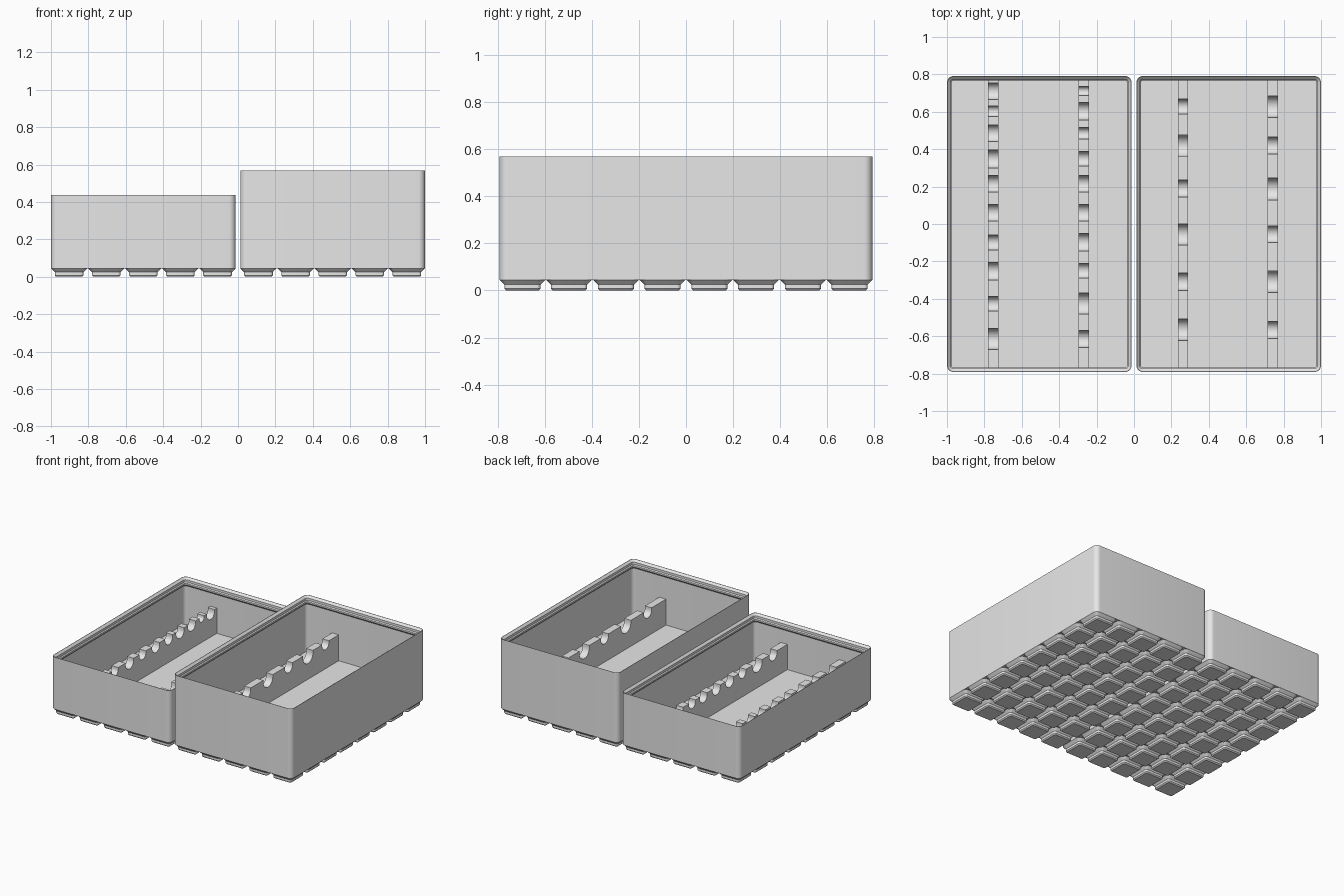
import bpy, bmesh, math

if "Cube" in bpy.data.objects:
    bpy.data.objects.remove(bpy.data.objects["Cube"])

S = 0.00945            # units per millimetre
PITCH = 21 * S         # foot spacing
W, D = 0.9875, 1.583   # outer size of one bin
R = 3.75 * S           # outer corner radius
FOOT_H = 4.75 * S

grey = bpy.data.materials.new("plain grey")
grey.diffuse_color = (0.8, 0.8, 0.8, 1)
grey.use_nodes = True
grey.node_tree.nodes["Principled BSDF"].inputs["Base Color"].default_value = grey.diffuse_color


def finish(bm, name, angle=30):
    bmesh.ops.recalc_face_normals(bm, faces=bm.faces)
    me = bpy.data.meshes.new(name)
    bm.to_mesh(me)
    bm.free()
    ob = bpy.data.objects.new(name, me)
    bpy.context.collection.objects.link(ob)
    me.materials.append(grey)
    bpy.ops.object.select_all(action='DESELECT')
    ob.select_set(True)
    bpy.context.view_layer.objects.active = ob
    bpy.ops.object.shade_smooth_by_angle(angle=math.radians(angle))
    return ob


def ring(bm, cx, cy, w, d, r, z, seg):
    """Rounded rectangle of vertices at height z."""
    out = []
    for k, (sx, sy) in enumerate(((1, 1), (-1, 1), (-1, -1), (1, -1))):
        for i in range(seg + 1):
            a = math.pi / 2 * (k + i / seg)
            out.append(bm.verts.new((cx + sx * (w / 2 - r) + r * math.cos(a),
                                     cy + sy * (d / 2 - r) + r * math.sin(a), z)))
    return out


def loft(bm, cx, cy, w, d, profile, seg):
    """Closed solid through rounded rectangles given as (inset, z)."""
    rings = [ring(bm, cx, cy, w - 2 * i, d - 2 * i, max(R - i, 0.004), z, seg)
             for i, z in profile]
    n = len(rings[0])
    for a, b in zip(rings, rings[1:]):
        for j in range(n):
            bm.faces.new((a[j], a[(j + 1) % n], b[(j + 1) % n], b[j]))
    bm.faces.new(rings[0])
    bm.faces.new(rings[-1])


def bin_body(name, cx, top, floor):
    # Shell with a stepped stacking lip around the rim
    bm = bmesh.new()
    profile = [(0, FOOT_H), (0, top), (0.3 * S, top), (1.9 * S, top - 1.6 * S),
               (1.9 * S, top - 3.4 * S), (2.6 * S, top - 4.1 * S),
               (2.6 * S, top - 5.3 * S), (0.95 * S, top - 6.95 * S),
               (0.95 * S, floor)]
    loft(bm, cx, 0, W, D, profile, 8)
    finish(bm, name)


def bin_feet(name, cx):
    # Grid of chamfered feet
    bm = bmesh.new()
    size = 20.5 * S
    profile = [(2.95 * S, 0), (2.15 * S, 0.8 * S), (2.15 * S, 2.6 * S), (0, FOOT_H)]
    for i in range(5):
        for j in range(8):
            loft(bm, cx + (i - 2) * PITCH, (j - 3.5) * PITCH, size, size, profile, 5)
    finish(bm, name)


def rack(name, cx, floor, top, notches):
    # Upright rib with rounded notches along its top edge
    end = D / 2 - 0.95 * S
    pts = [(-end, floor), (-end, top)]
    for y0, y1 in sorted(notches):
        c, r = (y0 + y1) / 2, (y1 - y0) / 2
        zc = top - 0.3 * r
        pts.append((y0, top))
        for i in range(17):
            a = math.pi * (1 + i / 16)
            pts.append((c + r * math.cos(a), zc + r * math.sin(a)))
        pts.append((y1, top))
    pts += [(end, top), (end, floor)]
    bm = bmesh.new()
    face = bm.faces.new([bm.verts.new((cx - 0.0275, y, z)) for y, z in pts])
    ext = bmesh.ops.extrude_face_region(bm, geom=[face])
    bmesh.ops.translate(bm, vec=(0.055, 0, 0),
                        verts=[v for v in ext["geom"] if isinstance(v, bmesh.types.BMVert)])
    finish(bm, name)


CX = 1 - W / 2
LOW_FLOOR, LOW_RACK = 0.08, 0.27
TALL_FLOOR, TALL_RACK = 0.145, 0.34

bin_body("low_bin", -CX, 0.436, LOW_FLOOR)
bin_body("tall_bin", CX, 0.569, TALL_FLOOR)
bin_feet("low_bin_feet", -CX)
bin_feet("tall_bin_feet", CX)

rack("low_bin_left_rack", -0.752, LOW_FLOOR, LOW_RACK,
     [(.665, .755), (.575, .632), (.44, .53), (.30, .395), (.17, .258), (.015, .105),
      (-.138, -.06), (-.30, -.205), (-.465, -.388), (-.67, -.558)])
rack("low_bin_right_rack", -0.268, LOW_FLOOR, LOW_RACK,
     [(.687, .735), (.557, .65), (.455, .515), (.31, .387), (.17, .258), (.015, .105),
      (-.145, -.05), (-.29, -.21), (-.482, -.37), (-.66, -.57)])
rack("tall_bin_left_rack", 0.262, TALL_FLOOR, TALL_RACK,
     [(.587, .667), (.36, .477), (.145, .235), (-.112, 0), (-.355, -.262), (-.622, -.508)])
rack("tall_bin_right_rack", 0.742, TALL_FLOOR, TALL_RACK,
     [(.57, .685), (.375, .465), (.128, .245), (-.1, -.01), (-.365, -.25), (-.612, -.52)])
